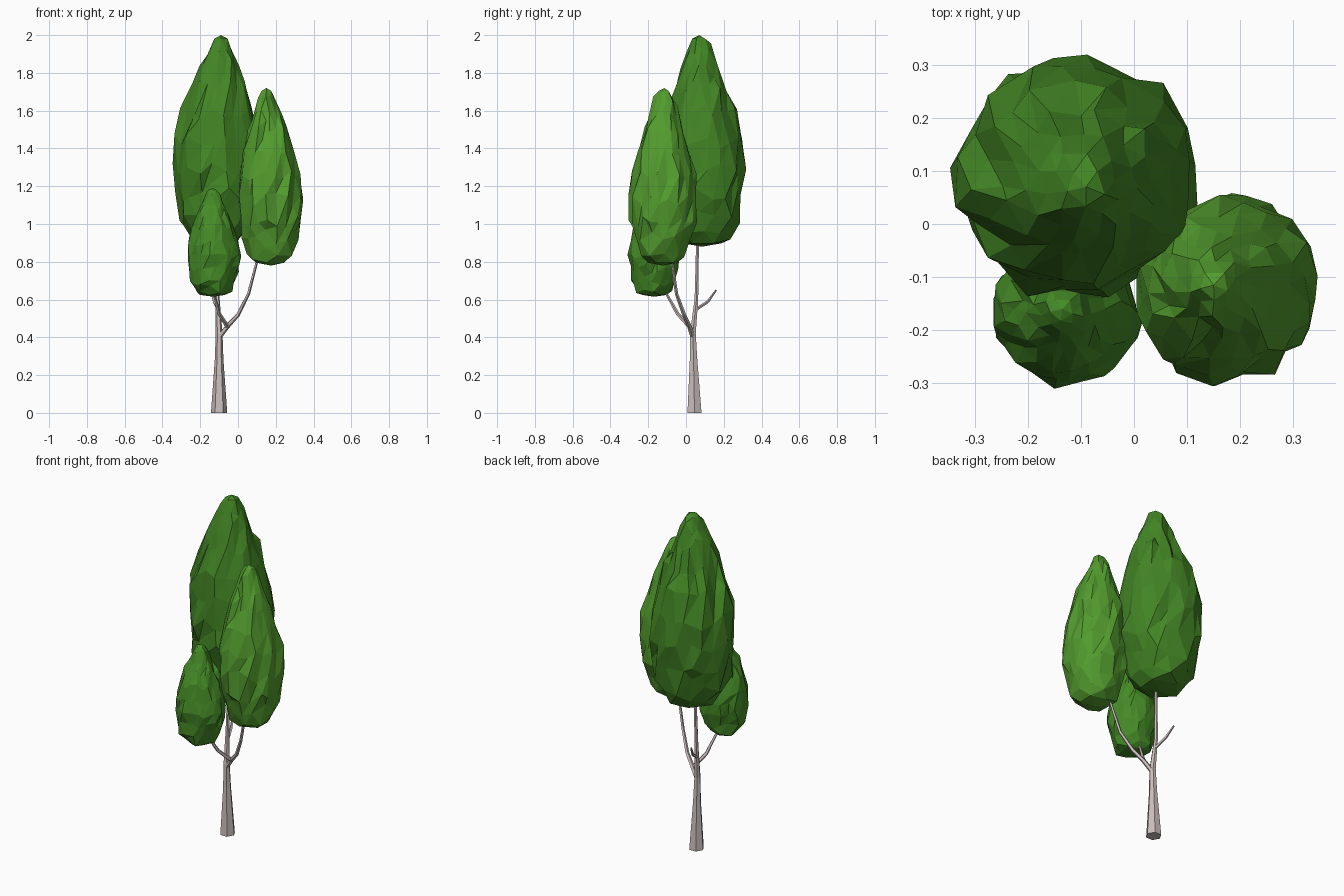
import bpy, bmesh, math, random
from mathutils import Vector

if "Cube" in bpy.data.objects:
    bpy.data.objects.remove(bpy.data.objects["Cube"])


def material(name, rgb):
    m = bpy.data.materials.new(name)
    m.diffuse_color = (*rgb, 1)
    m.use_nodes = True
    m.node_tree.nodes["Principled BSDF"].inputs["Base Color"].default_value = m.diffuse_color
    return m


def finish(name, bm, mat):
    bmesh.ops.recalc_face_normals(bm, faces=bm.faces)
    me = bpy.data.meshes.new(name)
    bm.to_mesh(me)
    bm.free()
    me.materials.append(mat)
    ob = bpy.data.objects.new(name, me)
    bpy.context.collection.objects.link(ob)
    return ob


def limb(name, path, sides, mat):
    """Tapered faceted tube through (x, y, z, radius) points."""
    bm = bmesh.new()
    pts = [Vector(p[:3]) for p in path]
    rings = []
    for i, p in enumerate(path):
        d = pts[min(i + 1, len(pts) - 1)] - pts[max(i - 1, 0)]
        if i == 0 and p[2] == 0:
            d = Vector((0, 0, 1))
        q = Vector((0, 0, 1)).rotation_difference(d.normalized())
        rings.append([bm.verts.new(pts[i] + q @ Vector((
            p[3] * math.cos(2 * math.pi * k / sides),
            p[3] * math.sin(2 * math.pi * k / sides), 0))) for k in range(sides)])
    for a, b in zip(rings, rings[1:]):
        for k in range(sides):
            n = (k + 1) % sides
            bm.faces.new((a[k], a[n], b[n], b[k]))
    bm.faces.new(rings[0])
    bm.faces.new(rings[-1])
    return finish(name, bm, mat)


# Height fraction -> radius fraction of a flame-shaped crown
PROFILE = [(0, 0.35), (0.04, 0.66), (0.15, 0.86), (0.28, 0.98), (0.42, 1.0),
           (0.55, 0.92), (0.68, 0.74), (0.82, 0.49), (0.93, 0.30), (1, 0.12)]


def profile(t):
    for (t0, r0), (t1, r1) in zip(PROFILE, PROFILE[1:]):
        if t <= t1:
            return r0 + (r1 - r0) * (t - t0) / (t1 - t0)
    return PROFILE[-1][1]


def crown(name, centre, radii, z0, z1, apex, seed, mat):
    """Rough low-poly foliage: an icosphere reshaped by the profile."""
    rnd = random.Random(seed)
    bm = bmesh.new()
    bmesh.ops.create_icosphere(bm, subdivisions=3, radius=1)
    for v in bm.verts:
        t = (v.co.z + 1) / 2
        ring = math.hypot(v.co.x, v.co.y)
        a = math.atan2(v.co.y, v.co.x) + 0.9 * t + rnd.uniform(-0.1, 0.1)
        r = profile(t) * rnd.uniform(0.9, 1.08) * min(1, ring * 4)
        lean = max(0, t - 0.4) / 0.6
        cx = centre[0] + (apex[0] - centre[0]) * lean
        cy = centre[1] + (apex[1] - centre[1]) * lean
        dt = rnd.uniform(-0.035, 0.035) * min(1, ring * 1.5) if 0.05 < t < 0.95 else 0
        v.co = (cx + radii[0] * r * math.cos(a), cy + radii[1] * r * math.sin(a),
                z0 + (z1 - z0) * (t + dt))
    return finish(name, bm, mat)


bark = material("bark", (0.60, 0.52, 0.51))
dark_leaf = material("dark_leaf", (0.055, 0.235, 0.018))
light_leaf = material("light_leaf", (0.085, 0.33, 0.027))
mid_leaf = material("mid_leaf", (0.06, 0.26, 0.02))

# Trunk and branches
limb("trunk", [(-0.10, 0.045, 0, 0.043), (-0.10, 0.04, 0.28, 0.023),
               (-0.10, 0.036, 0.42, 0.018), (-0.108, 0.055, 0.60, 0.011),
               (-0.10, 0.063, 1.0, 0.008)], 6, bark)
limb("right_branch", [(-0.10, 0.037, 0.40, 0.013), (-0.055, 0.018, 0.46, 0.013),
                      (0.0, -0.01, 0.52, 0.011), (0.055, -0.05, 0.63, 0.009),
                      (0.11, -0.08, 0.84, 0.007)], 5, bark)
limb("left_branch", [(-0.055, 0.02, 0.455, 0.012), (-0.10, -0.045, 0.525, 0.010),
                     (-0.135, -0.12, 0.66, 0.006)], 5, bark)
limb("back_branch", [(-0.105, 0.05, 0.545, 0.009), (-0.125, 0.115, 0.588, 0.008),
                     (-0.145, 0.16, 0.65, 0.005)], 5, bark)

# Foliage crowns
crown("large_crown", (-0.11, 0.085), (0.234, 0.226), 0.88, 2.0, (-0.09, 0.07), 3, dark_leaf)
crown("medium_crown", (0.175, -0.12), (0.172, 0.176), 0.78, 1.72, (0.15, -0.115), 8, light_leaf)
crown("small_crown", (-0.13, -0.17), (0.138, 0.136), 0.615, 1.19, (-0.135, -0.16), 5, mid_leaf)
